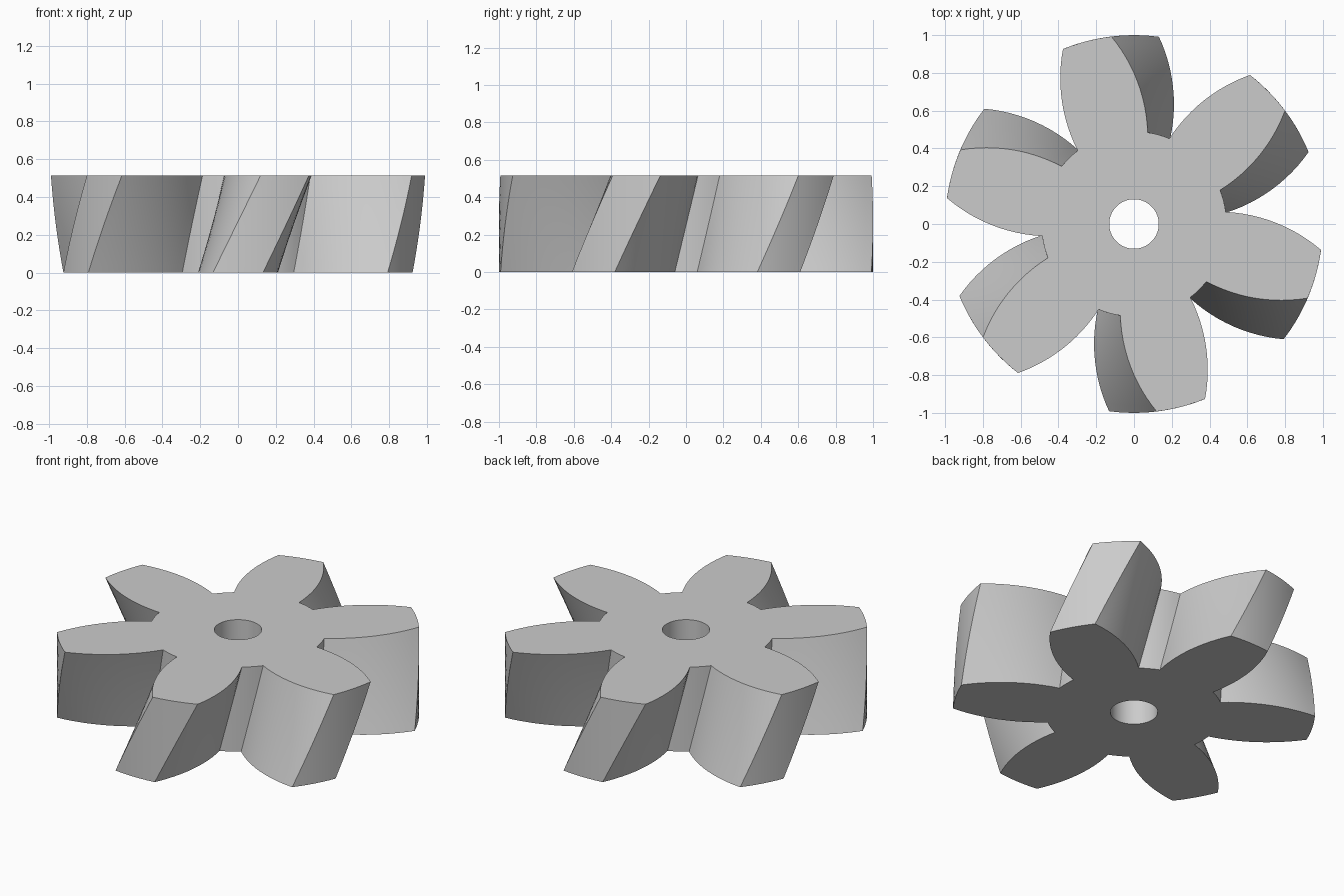
import bpy, bmesh, math

if "Cube" in bpy.data.objects:
    bpy.data.objects.remove(bpy.data.objects["Cube"])

TEETH, HEIGHT = 6, 0.515
TIP_R, ROOT_R, HOLE_R = 1.0, 0.49, 0.131
TIP_HALF, ROOT_HALF = math.radians(7.6), math.radians(23)
TWIST = math.radians(14.5)      # helix turn from bottom to top
BULGE = 0.045                   # outward bow of each tooth flank
LAYERS = 14


def polar(r, a):
    return (r * math.cos(a), r * math.sin(a))


def flank(steps=12):
    """Circular arc from root to tip in the tooth's own frame, as (radius, angle)."""
    (x0, y0), (x1, y1) = polar(ROOT_R, ROOT_HALF), polar(TIP_R, TIP_HALF)
    chord = math.hypot(x1 - x0, y1 - y0)
    ux, uy = (x1 - x0) / chord, (y1 - y0) / chord
    radius = (chord ** 2 / 4 + BULGE ** 2) / (2 * BULGE)
    half = math.asin(chord / 2 / radius)
    points = []
    for i in range(steps + 1):
        t = half * (2 * i / steps - 1)
        along = chord / 2 + radius * math.sin(t)
        up = radius * (math.cos(t) - math.cos(half))
        x, y = x0 + ux * along - uy * up, y0 + uy * along + ux * up
        points.append((math.hypot(x, y), math.atan2(y, x)))
    return points


# One tooth, counter-clockwise: flank, tip arc, flank, root arc
side = flank()
tooth = [(r, -a) for r, a in side]
tooth += [(TIP_R, TIP_HALF * (i / 3 - 1)) for i in range(1, 6)]
tooth += side[::-1]
gap = 2 * math.pi / TEETH - 2 * ROOT_HALF
tooth += [(ROOT_R, ROOT_HALF + gap * i / 4) for i in range(1, 4)]
outline = [(r, a + math.pi / 2 + k * 2 * math.pi / TEETH)
           for k in range(TEETH) for r, a in tooth]
n = len(outline)

# Stack twisted rings for the outside and the shaft hole
bm = bmesh.new()
outer, inner = [], []
for j in range(LAYERS + 1):
    t = j / LAYERS
    outer.append([bm.verts.new((*polar(r, a + TWIST * t), HEIGHT * t)) for r, a in outline])
    inner.append([bm.verts.new((*polar(HOLE_R, a + TWIST * t), HEIGHT * t)) for r, a in outline])

for i in range(n):
    k = (i + 1) % n
    for lo, hi in zip(range(LAYERS), range(1, LAYERS + 1)):
        bm.faces.new((outer[lo][i], outer[lo][k], outer[hi][k], outer[hi][i]))
        bm.faces.new((inner[lo][k], inner[lo][i], inner[hi][i], inner[hi][k]))
    # Flat end faces
    bm.faces.new((inner[-1][i], outer[-1][i], outer[-1][k], inner[-1][k]))
    bm.faces.new((inner[0][k], outer[0][k], outer[0][i], inner[0][i]))

mesh = bpy.data.meshes.new("helical_gear")
bm.to_mesh(mesh)
bm.free()
gear = bpy.data.objects.new("helical_gear", mesh)
bpy.context.collection.objects.link(gear)

grey = bpy.data.materials.new("light grey")
grey.diffuse_color = (0.6, 0.6, 0.6, 1)
grey.use_nodes = True
grey.node_tree.nodes["Principled BSDF"].inputs["Base Color"].default_value = grey.diffuse_color
mesh.materials.append(grey)

bpy.context.view_layer.objects.active = gear
gear.select_set(True)
bpy.ops.object.shade_smooth_by_angle(angle=math.radians(30))
